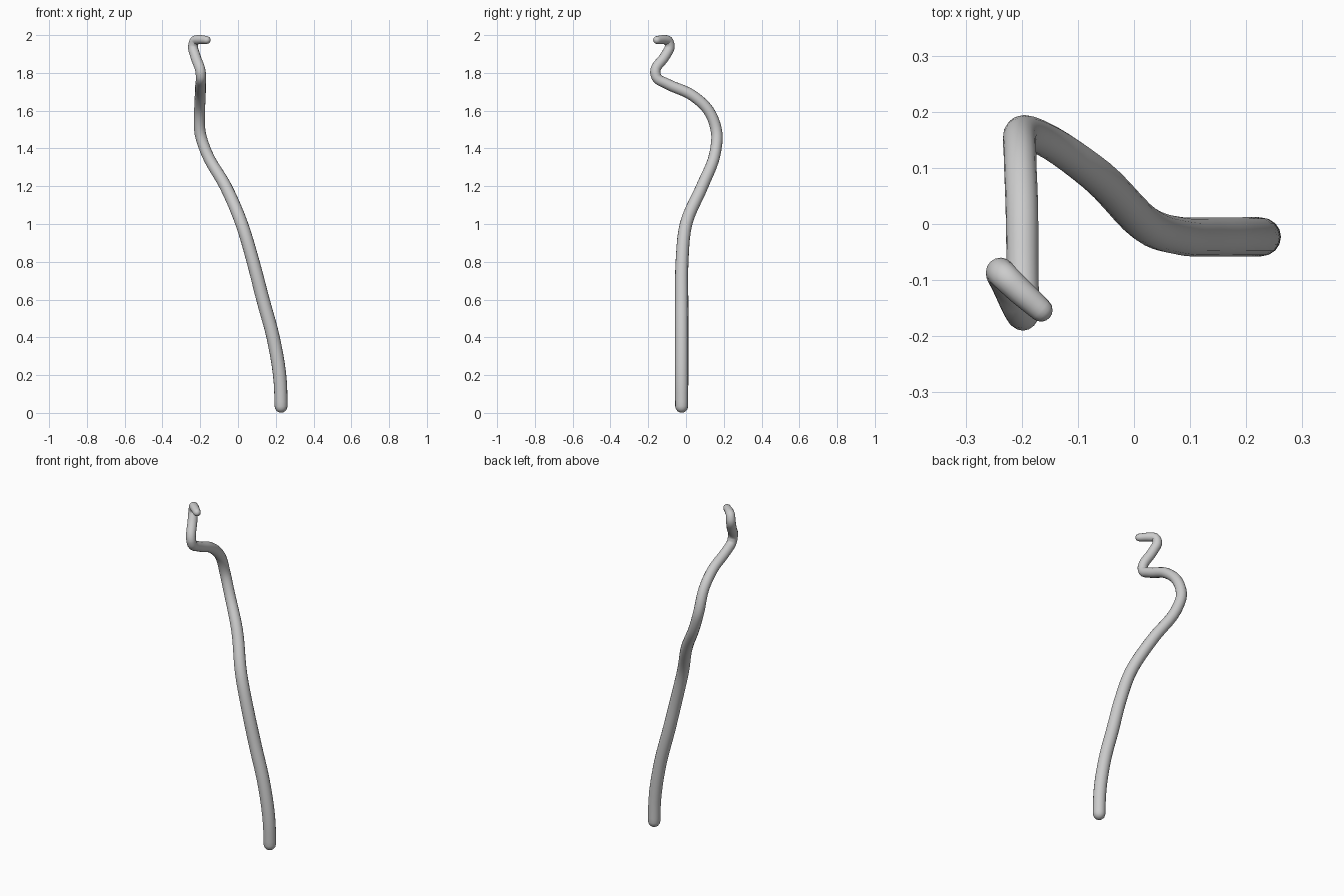
import bpy, math
from mathutils import Vector

if "Cube" in bpy.data.objects:
    bpy.data.objects.remove(bpy.data.objects["Cube"])

# centreline points of the crooked stick: x, y, z, radius
PATH = [
    (0.228, -0.023, 0.035, 0.034), (0.224, -0.023, 0.16, 0.035),
    (0.186, -0.023, 0.40, 0.035), (0.132, -0.023, 0.60, 0.035),
    (0.080, -0.021, 0.80, 0.034), (0.020, 0.000, 1.00, 0.033),
    (-0.066, 0.086, 1.20, 0.032), (-0.168, 0.155, 1.38, 0.030),
    (-0.200, 0.163, 1.48, 0.030), (-0.203, 0.120, 1.60, 0.029),
    (-0.200, 0.035, 1.68, 0.029), (-0.198, -0.100, 1.742, 0.028),
    (-0.196, -0.155, 1.775, 0.027), (-0.198, -0.163, 1.805, 0.027),
    (-0.226, -0.110, 1.89, 0.027), (-0.238, -0.086, 1.942, 0.026),
    (-0.230, -0.094, 1.970, 0.025), (-0.205, -0.118, 1.976, 0.024),
    (-0.166, -0.153, 1.974, 0.021),
]


def spline(points, steps=5):
    """Smooth the path with Catmull-Rom segments."""
    pts = [Vector(p) for p in points]
    pts = [2 * pts[0] - pts[1]] + pts + [2 * pts[-1] - pts[-2]]
    out = []
    for a, b, c, d in zip(pts, pts[1:], pts[2:], pts[3:]):
        # chord-aware tangents avoid overshoot on uneven spacing
        l0, l1, l2 = ((q - p).length for p, q in ((a, b), (b, c), (c, d)))
        m1 = ((b - a) / l0 * l1 + (c - b) / l1 * l0) / (l0 + l1) * l1
        m2 = ((c - b) / l1 * l2 + (d - c) / l2 * l1) / (l1 + l2) * l1
        for i in range(steps):
            t = i / steps
            out.append((2*t**3 - 3*t**2 + 1) * b + (t**3 - 2*t**2 + t) * m1
                       + (3*t**2 - 2*t**3) * c + (t**3 - t**2) * m2)
    return out + [pts[-2]]


def cap(end, inner):
    """Rounded end: rings shrinking along the outgoing direction."""
    r = end[3]
    out = (end.to_3d() - inner.to_3d()).normalized()
    rings = []
    for deg in (25, 50, 70, 89):
        a = math.radians(deg)
        p = end.to_3d() + out * r * math.sin(a)
        rings.append(Vector((*p, r * math.cos(a))))
    return rings


body = spline(PATH)
rings = cap(body[0], body[1])[::-1] + body + cap(body[-1], body[-2])

# tapered stick as a bevelled curve
curve = bpy.data.curves.new("stick", 'CURVE')
curve.dimensions = '3D'
curve.bevel_depth = 1.0
curve.bevel_resolution = 6
curve.use_fill_caps = True
line = curve.splines.new('POLY')
line.points.add(len(rings) - 1)
for point, ring in zip(line.points, rings):
    point.co = (*ring.to_3d(), 1)
    point.radius = ring[3]
stick = bpy.data.objects.new("stick", curve)
bpy.context.collection.objects.link(stick)
bpy.context.view_layer.objects.active = stick
stick.select_set(True)
bpy.ops.object.convert(target='MESH')
bpy.ops.object.shade_smooth()
